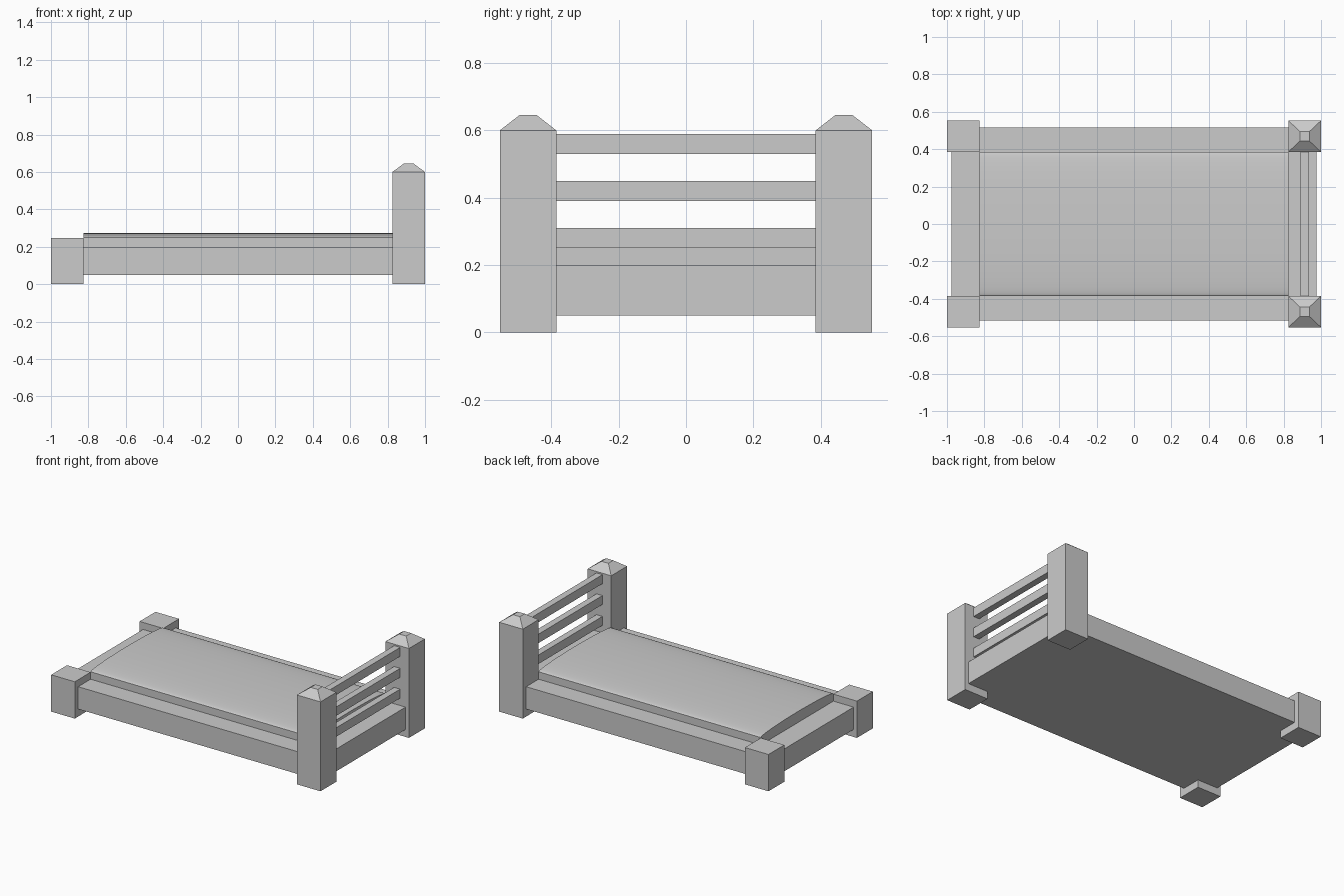
import bpy, bmesh, math

if "Cube" in bpy.data.objects:
    bpy.data.objects.remove(bpy.data.objects["Cube"])

def make(name, bm):
    bmesh.ops.recalc_face_normals(bm, faces=bm.faces)
    me = bpy.data.meshes.new(name)
    bm.to_mesh(me)
    bm.free()
    ob = bpy.data.objects.new(name, me)
    bpy.context.collection.objects.link(ob)
    return ob

def add_box(bm, x0, x1, y0, y1, z0, z1):
    lo = [bm.verts.new((x, y, z0)) for x, y in ((x0, y0), (x1, y0), (x1, y1), (x0, y1))]
    hi = [bm.verts.new((v.co.x, v.co.y, z1)) for v in lo]
    bm.faces.new(lo[::-1])
    top = bm.faces.new(hi)
    for i in range(4):
        j = (i + 1) % 4
        bm.faces.new((lo[i], lo[j], hi[j], hi[i]))
    return top

def box(name, *dims):
    bm = bmesh.new()
    add_box(bm, *dims)
    return make(name, bm)

IN, OUT = 0.385, 0.553   # inner and outer faces of the posts in y

# Solid bed base
box("bed_base", -0.975, 0.975, -0.517, 0.517, 0.05, 0.2)

# Corner posts: short blocks at the foot, tall capped posts at the head
for side, s in (("front", -1), ("back", 1)):
    y0, y1 = sorted((s * IN, s * OUT))
    box(side + "_foot_post", -1, -0.825, y0, y1, 0, 0.247)
    bm = bmesh.new()
    top = add_box(bm, 0.825, 1, y0, y1, 0, 0.6)
    # Tapered cap
    cap = bmesh.ops.extrude_face_region(bm, geom=[top])
    bm.faces.remove(top)
    cx, cy = 0.9125, (y0 + y1) / 2
    for v in [g for g in cap["geom"] if isinstance(g, bmesh.types.BMVert)]:
        v.co = (cx + math.copysign(0.026, v.co.x - cx),
                cy + math.copysign(0.026, v.co.y - cy), 0.645)
    make(side + "_head_post", bm)

# Headboard slats
for i, z in enumerate((0.25, 0.39, 0.53)):
    box(f"headboard_slat_{i + 1}", 0.89, 0.935, -IN, IN, z, z + 0.06)

# Mattress: straight sides with a shallow elliptical crown, run along x
N = 32
profile = [(-IN, 0.19)]
profile += [(-IN * math.cos(math.pi * i / N), 0.25 + 0.024 * math.sin(math.pi * i / N))
            for i in range(N + 1)]
profile += [(IN, 0.19)]
bm = bmesh.new()
ends = [[bm.verts.new((x, y, z)) for y, z in profile] for x in (-0.825, 0.825)]
bm.faces.new(ends[0])
bm.faces.new(ends[1])
for i in range(len(profile)):
    j = (i + 1) % len(profile)
    bm.faces.new((ends[0][i], ends[0][j], ends[1][j], ends[1][i]))
mattress = make("mattress", bm)
bpy.context.view_layer.objects.active = mattress
mattress.select_set(True)
bpy.ops.object.shade_smooth_by_angle(angle=math.radians(30))
